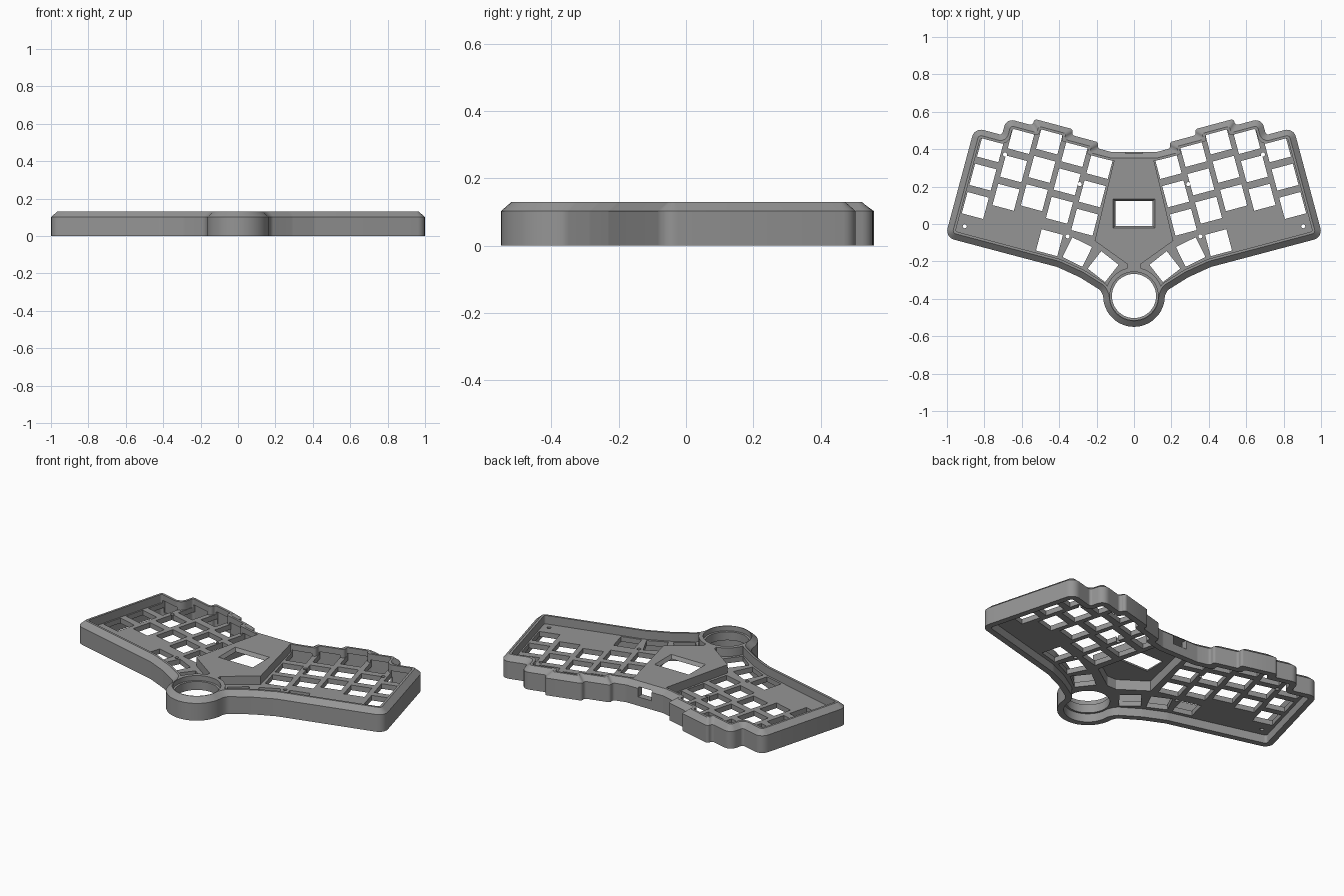
import bpy, bmesh, math
from mathutils import Vector

if "Cube" in bpy.data.objects:
    bpy.data.objects.remove(bpy.data.objects["Cube"])

TILT = math.radians(15)
C, S = math.cos(TILT), math.sin(TILT)
RING_Y, RING_R = -0.385, 0.165
PLATE_LOW, PLATE_TOP, HEIGHT = 0.05, 0.08, 0.13

grey = bpy.data.materials.new("case_grey")
grey.diffuse_color = (0.3, 0.3, 0.3, 1)
grey.use_nodes = True
grey.node_tree.nodes["Principled BSDF"].inputs["Base Color"].default_value = grey.diffuse_color


def tilted(u, v):
    """Point in the tilted frame of the right-hand key block."""
    return (u * C - v * S, u * S + v * C)


def area(pts):
    return sum(a[0] * b[1] - b[0] * a[1] for a, b in zip(pts, pts[1:] + pts[:1])) / 2


def solids(name, lofts):
    """One object from closed lofts; each loft is a list of (outline, z)."""
    bm = bmesh.new()
    for rings in lofts:
        if area(rings[0][0]) < 0:
            rings = [(pts[::-1], z) for pts, z in rings]
        loops = [[bm.verts.new((p[0], p[1], z)) for p in pts] for pts, z in rings]
        n = len(loops[0])
        for a, b in zip(loops, loops[1:]):
            for i in range(n):
                j = (i + 1) % n
                bm.faces.new((a[i], a[j], b[j], b[i]))
        bm.faces.new(loops[0][::-1])
        bm.faces.new(loops[-1])
    mesh = bpy.data.meshes.new(name)
    bm.to_mesh(mesh)
    bm.free()
    ob = bpy.data.objects.new(name, mesh)
    bpy.context.collection.objects.link(ob)
    mesh.materials.append(grey)
    return ob


def prism(pts, z0, z1):
    return [(pts, z0), (pts, z1)]


def volume(mesh):
    bm = bmesh.new()
    bm.from_mesh(mesh)
    v = bm.calc_volume(signed=True)
    bm.free()
    return v


def cut(target, cutter):
    """Subtract the cutter, moving to the next solver if a result is not sound."""
    before = volume(target.data)
    mod = target.modifiers.new("cut", 'BOOLEAN')
    mod.operation, mod.object = 'DIFFERENCE', cutter
    for solver in ('EXACT', 'MANIFOLD', 'FLOAT'):
        mod.solver = solver
        bpy.context.view_layer.update()
        graph = bpy.context.evaluated_depsgraph_get()
        result = bpy.data.meshes.new_from_object(target.evaluated_get(graph), depsgraph=graph)
        if len(result.polygons) and 0.05 * before < volume(result) < before:
            target.modifiers.remove(mod)
            target.data = result
            break
    else:
        target.modifiers.remove(mod)
    bpy.data.objects.remove(cutter)


def circle(x, y, r, n=48):
    return [(x + r * math.cos(2 * math.pi * i / n), y + r * math.sin(2 * math.pi * i / n))
            for i in range(n)]


def rect(x, y, hx, hy, angle=0.0):
    c, s = math.cos(angle), math.sin(angle)
    return [(x + a * hx * c - b * hy * s, y + a * hx * s + b * hy * c)
            for a, b in ((-1, -1), (1, -1), (1, 1), (-1, 1))]


def mirrored(pts):
    return [(-x, y) for x, y in reversed(pts)]


def outline(inset):
    """Clockwise case outline moved inwards, with rounded corners."""
    n = len(CORNERS)
    moved = []
    for i in range(n):
        a, b, c = (Vector(CORNERS[k % n][:2]) for k in (i - 1, i, i + 1))
        d1, d2 = (b - a).normalized(), (c - b).normalized()
        n1, n2 = Vector((d1.y, -d1.x)), Vector((d2.y, -d2.x))
        moved.append(b + (n1 + n2) / (1 + n1.dot(n2)) * inset)
    pts = []
    for i in range(n):
        r = CORNERS[i][2]
        a, b, c = moved[i - 1], moved[i], moved[(i + 1) % n]
        if r == 0:
            pts.append(tuple(b))
            continue
        d1, d2 = (b - a).normalized(), (c - b).normalized()
        convex = d1.x * d2.y - d1.y * d2.x < 0
        r = max(r - inset, 0.012) if convex else r + inset
        t = min(r * math.tan(d1.angle(d2) / 2), 0.48 * (b - a).length, 0.48 * (c - b).length)
        p, q = b - d1 * t, b + d2 * t
        for k in range(7):
            f = k / 6
            w0, w1, w2 = (1 - f) ** 2, 2 * f * (1 - f) * 0.75, f ** 2
            pts.append(tuple((p * w0 + b * w1 + q * w2) / (w0 + w1 + w2)))
    return pts


# Outline corners of the right half: stepped back edge, sides, thumb area
steps = [(.295, .34, .02), (.295, .373, .045), (.445, .373, .02), (.445, .405, .045),
         (.66, .405, .045), (.66, .369, .02), (.805, .369, .05), (.805, .277, .015),
         (.957, .277, .05), (.957, -.33, .05)]
half = [(.12, .385, .04)] + [tilted(u, v) + (r,) for u, v, r in steps]
half += [(.41, -.23, .1), (.29, -.285, .1), (.178, -.355, .04)]
for deg in range(0, -90, -10):
    a = math.radians(deg)
    half.append((RING_R * math.cos(a), RING_Y + RING_R * math.sin(a), 0))
CORNERS = half + [(0, RING_Y - RING_R, 0)] + [(-x, y, r) for x, y, r in reversed(half)]

# Case body with chamfered top edge
edge = outline(0)
case = solids("keyboard_case", [[(edge, 0), (edge, 0.102), (outline(0.032), HEIGHT)]])

# Upper recess, leaving the raised centre hub and the ring standing
recess = solids("recess_cutter", [prism(outline(0.045), PLATE_TOP, 0.3)])
hub_side = [(.08, .45), (.21, -.09), (.035, -.215), (.035, -.32)]
cut(recess, solids("hub_block", [prism(hub_side + mirrored(hub_side), 0.0, 0.5)]))
cut(recess, solids("ring_block", [prism(circle(0, RING_Y, 0.153), 0.0, 0.5)]))
cut(case, recess)

# Hollow underside and the pocket under the hub
cut(case, solids("underside_cutter", [prism(outline(0.035), -0.1, PLATE_LOW)]))
pocket = [(.085, .345), (.183, -.08), (.03, -.185)]
cut(case, solids("pocket_cutter", [prism(pocket + mirrored(pocket), -0.1, 0.11)]))

# Ring bore with a wider seat on top
cut(case, solids("ring_cutter", [[(circle(0, RING_Y, 0.118), -0.1), (circle(0, RING_Y, 0.118), 0.1),
                                  (circle(0, RING_Y, 0.129), 0.101),
                                  (circle(0, RING_Y, 0.129), 0.2)]]))

# Screen window with bevelled edge, and the rear port
cut(case, solids("screen_cutter", [[(rect(0, .056, .1, .066), -0.1), (rect(0, .056, .1, .066), 0.112),
                                    (rect(0, .056, .113, .079), 0.131),
                                    (rect(0, .056, .113, .079), 0.2)]]))
cut(case, solids("port_cutter", [prism(rect(0, .4, .045, .08), 0.052, 0.109)]))

# Switch holes: five staggered columns and three fanned thumb keys per side
keys = []
for u, v, rows in ((.845, .19, 3), (.698, .275, 3), (.551, .312, 3), (.404, .282, 3), (.257, .255, 3)):
    for row in range(rows):
        keys.append(tilted(u, v - row * 0.157) + (TILT,))
keys += [(.452, -.10, TILT), (.303, -.15, math.radians(26)), (.165, -.228, math.radians(38))]
holes = [rect(x, y, .059, .059, a) for x, y, a in keys]

# Small screw holes
holes += [circle(x, y, .011, 16) for x, y in ((.905, -.012), (.69, .372), (.355, -.066), (.29, .213))]
holes += [mirrored(h) for h in holes]
for hole in holes:
    cut(case, solids("hole_cutter", [prism(hole, 0.02, 0.095)]))

bpy.ops.object.select_all(action='DESELECT')
case.select_set(True)
bpy.context.view_layer.objects.active = case
bpy.ops.object.shade_smooth_by_angle(angle=math.radians(25))
